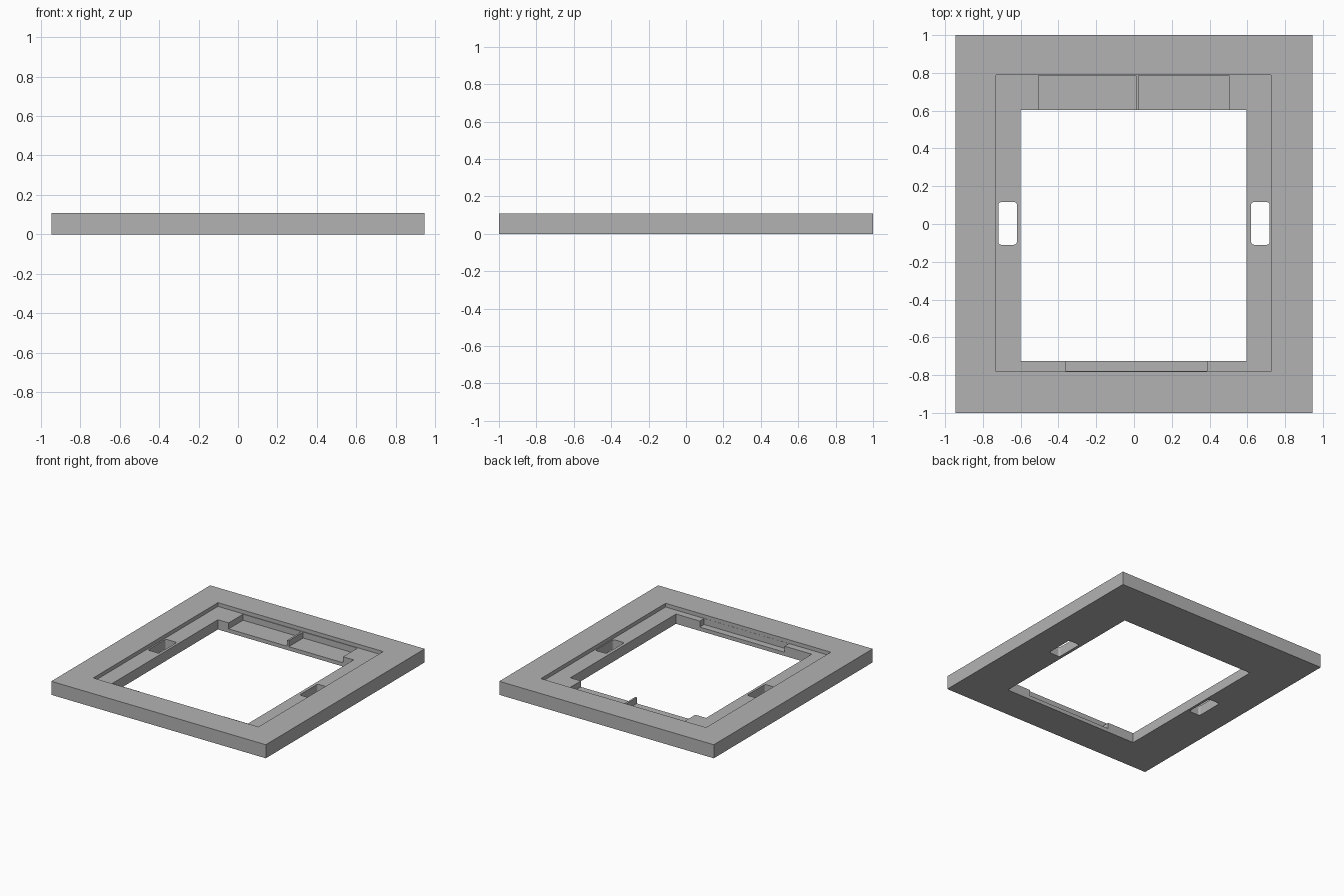
import bpy
import bmesh

cube = bpy.data.objects.get("Cube")
if cube:
    bpy.data.objects.remove(cube, do_unlink=True)

HEIGHT = 0.108
LEDGE = 0.078       # floor of the shallow recess
POCKET = 0.03       # floor of the deeper pockets
ABOVE, BELOW = 0.3, -0.2


def box(name, x, y, z, corner=0.0):
    """Box from (min, max) ranges, with optional rounded vertical edges."""
    bm = bmesh.new()
    bmesh.ops.create_cube(bm, size=1)
    for v in bm.verts:
        for axis, span in enumerate((x, y, z)):
            v.co[axis] = span[1] if v.co[axis] > 0 else span[0]
    if corner:
        upright = [e for e in bm.edges
                   if abs(e.verts[0].co.z - e.verts[1].co.z) > 0.01]
        bmesh.ops.bevel(bm, geom=upright, offset=corner, segments=4,
                        profile=0.5, affect='EDGES')
    mesh = bpy.data.meshes.new(name)
    bm.to_mesh(mesh)
    bm.free()
    obj = bpy.data.objects.new(name, mesh)
    bpy.context.collection.objects.link(obj)
    return obj


# Outer slab
frame = box("frame", (-0.945, 0.945), (-1, 1), (0, HEIGHT))

# Recess, opening, pockets and side slots to remove
opening_y = (-0.725, 0.604)
cutters = [
    box("recess_cutter", (-0.73, 0.726), (-0.78, 0.79), (LEDGE, ABOVE)),
    box("opening_cutter", (-0.6, 0.596), opening_y, (BELOW, ABOVE)),
    box("back_right_pocket_cutter", (-0.505, 0.01), (0.5, 0.785), (POCKET, ABOVE - 0.05)),
    box("back_left_pocket_cutter", (0.025, 0.503), (0.5, 0.785), (POCKET, ABOVE - 0.05)),
    box("front_notch_cutter", (-0.362, 0.386), (-0.779, -0.6), (POCKET, ABOVE - 0.05)),
]
for side in (-1, 1):
    x = sorted((side * 0.62, side * 0.718))
    cutters.append(box("slot_cutter", x, (-0.11, 0.116), (BELOW, ABOVE + 0.05), 0.015))

for cutter in cutters:
    cutter.hide_render = True
    mod = frame.modifiers.new(cutter.name, 'BOOLEAN')
    mod.operation = 'DIFFERENCE'
    mod.solver = 'EXACT'
    mod.object = cutter

# Bake the cuts and drop the cutters
bpy.context.view_layer.update()
evaluated = frame.evaluated_get(bpy.context.evaluated_depsgraph_get())
baked = bpy.data.meshes.new_from_object(evaluated)
frame.modifiers.clear()
frame.data = baked
for cutter in cutters:
    bpy.data.objects.remove(cutter, do_unlink=True)

# Single grey material
grey = bpy.data.materials.new("plain_grey")
grey.use_nodes = True
colour = (0.45, 0.45, 0.45, 1)
grey.diffuse_color = colour
grey.node_tree.nodes["Principled BSDF"].inputs["Base Color"].default_value = colour
frame.data.materials.clear()
frame.data.materials.append(grey)
